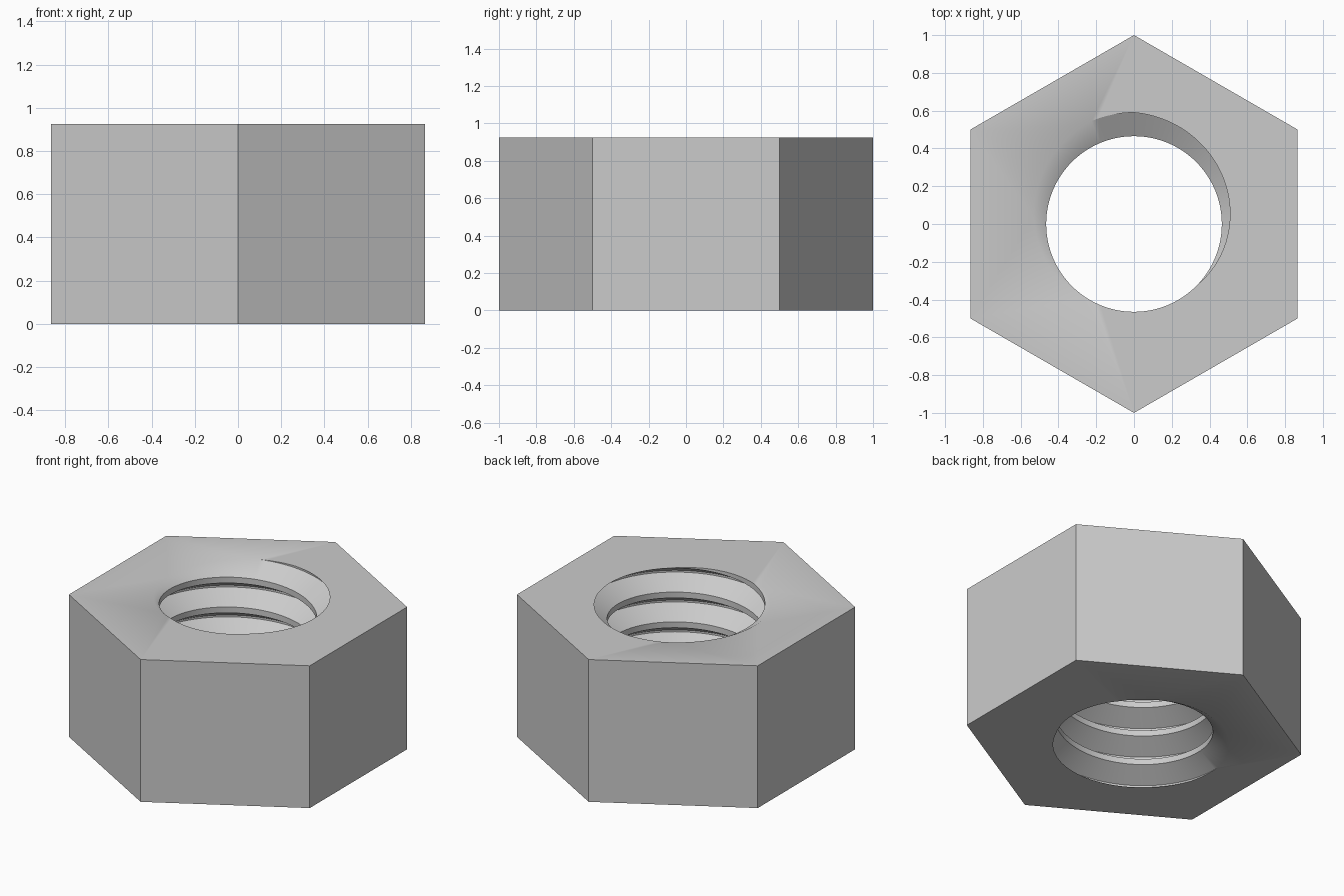
import bpy, bmesh, math

if "Cube" in bpy.data.objects:
    bpy.data.objects.remove(bpy.data.objects["Cube"])

HEIGHT = 0.925
PITCH = 0.194
MINOR, MAJOR = 0.465, 0.59
STEPS = 96              # thread segments per turn
ROOT_ANGLE = 90         # where the groove bottom meets the top face
TURNS = 7

steel = bpy.data.materials.new("steel_grey")
steel.diffuse_color = (0.6, 0.6, 0.6, 1)
steel.use_nodes = True
steel.node_tree.nodes["Principled BSDF"].inputs["Base Color"].default_value = steel.diffuse_color

bm = bmesh.new()

# Internal right-handed thread: a V profile swept along a helix
profile = [(0.0, MAJOR), (0.072, MINOR), (0.110, MINOR), (0.182, MAJOR), (PITCH, MAJOR)]
rows = []
for k in range(TURNS * STEPS + 1):
    a = math.radians(ROOT_ANGLE) + math.tau * k / STEPS
    z0 = HEIGHT + PITCH * (k / STEPS - TURNS + 1)
    rows.append([bm.verts.new((r * math.cos(a), r * math.sin(a), z0 + dz))
                 for dz, r in profile])
for p, q in zip(rows, rows[1:]):
    for i in range(4):
        bm.faces.new((p[i], p[i + 1], q[i + 1], q[i]))
bmesh.ops.remove_doubles(bm, verts=bm.verts, dist=1e-4)

# Trim the thread flush with the two end faces
for z, n in ((HEIGHT, 1), (0, -1)):
    bmesh.ops.bisect_plane(bm, geom=bm.verts[:] + bm.edges[:] + bm.faces[:], dist=1e-5,
                           plane_co=(0, 0, z), plane_no=(0, 0, n), clear_outer=True)
bmesh.ops.remove_doubles(bm, verts=bm.verts, dist=1e-4)

# Hexagonal side walls
corners = [math.radians(30 + 60 * i) for i in range(6)]
low, high = [[bm.verts.new((math.cos(a), math.sin(a), z)) for a in corners]
             for z in (0, HEIGHT)]
for i in range(6):
    j = (i + 1) % 6
    bm.faces.new((low[i], low[j], high[j], high[i]))

# Flat end faces between the hexagon and the thread opening
for z in (0, HEIGHT):
    rim = [e for e in bm.edges if len(e.link_faces) == 1
           and all(abs(v.co.z - z) < 1e-3 for v in e.verts)]
    bmesh.ops.triangle_fill(bm, edges=rim, use_beauty=True, normal=(0, 0, 1))

bmesh.ops.recalc_face_normals(bm, faces=bm.faces)
mesh = bpy.data.meshes.new("hex_nut")
bm.to_mesh(mesh)
bm.free()
mesh.materials.append(steel)
nut = bpy.data.objects.new("hex_nut", mesh)
bpy.context.collection.objects.link(nut)

# Smooth thread with crisp edges
bpy.context.view_layer.objects.active = nut
nut.select_set(True)
bpy.ops.object.shade_smooth_by_angle(angle=math.radians(35))
